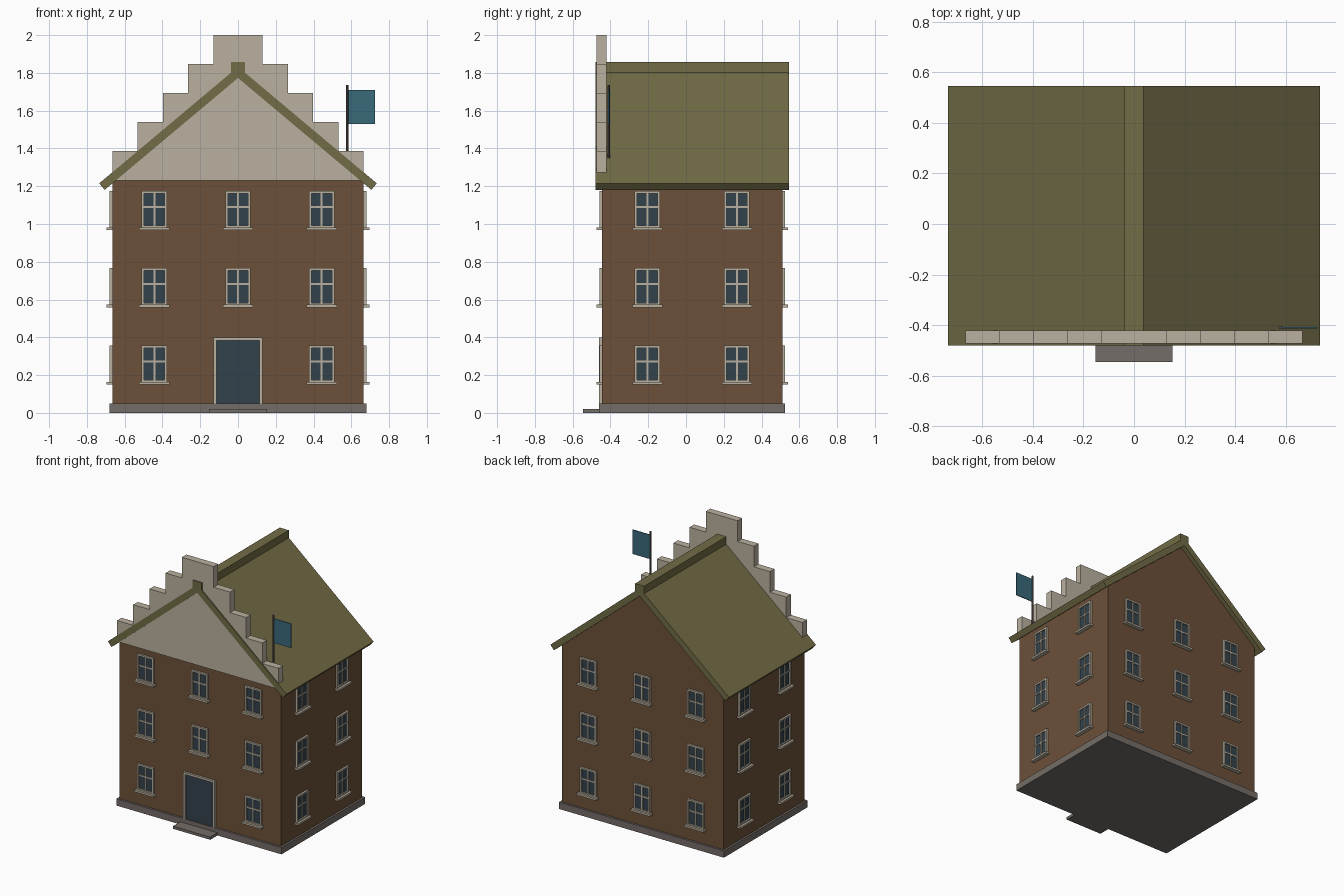
import bpy, bmesh
from math import pi
from mathutils import Matrix, Vector

cube = bpy.data.objects.get("Cube")
if cube:
    bpy.data.objects.remove(cube, do_unlink=True)


def material(name, rgb):
    m = bpy.data.materials.new(name)
    m.use_nodes = True
    m.diffuse_color = (*rgb, 1)
    m.node_tree.nodes["Principled BSDF"].inputs["Base Color"].default_value = (*rgb, 1)
    return m


BRICK = material("brown_brick", (.150, .080, .040))
CREAM = material("cream_stone", (.490, .440, .350))
ROOF = material("olive_roof", (.168, .150, .061))
GLASS = material("dark_glass", (.032, .054, .072))
STONE = material("grey_stone", (.175, .153, .136))
FLAG = material("teal_cloth", (.042, .144, .195))
IRON = material("dark_iron", (.10, .09, .08))


def add_box(bm, x0, x1, y0, y1, z0, z1, mat=0):
    """Append one box, given its limits, to a bmesh."""
    centre = Vector((x0 + x1, y0 + y1, z0 + z1)) / 2
    size = Matrix.Diagonal((x1 - x0, y1 - y0, z1 - z0, 1))
    new = bmesh.ops.create_cube(bm, size=1, matrix=Matrix.Translation(centre) @ size)
    for f in {f for v in new["verts"] for f in v.link_faces}:
        f.material_index = mat


def make_mesh(name, bm, mats):
    bmesh.ops.recalc_face_normals(bm, faces=bm.faces)
    mesh = bpy.data.meshes.new(name)
    bm.to_mesh(mesh)
    bm.free()
    for m in mats:
        mesh.materials.append(m)
    return mesh


def place(name, mesh, matrix=Matrix()):
    ob = bpy.data.objects.new(name, mesh)
    bpy.context.collection.objects.link(ob)
    ob.matrix_world = matrix
    return ob


def box(name, mat, *limits):
    bm = bmesh.new()
    add_box(bm, *limits)
    return place(name, make_mesh(name, bm, [mat]))


def prism(name, mat, half, y0, y1):
    """Mirror a half outline (x, z) across x = 0 and extrude it along y."""
    outline = half + [(-x, z) for x, z in reversed(half) if x > 0]
    bm = bmesh.new()
    face = bm.faces.new([bm.verts.new((x, y0, z)) for x, z in outline])
    new = bmesh.ops.extrude_face_region(bm, geom=[face])["geom"]
    verts = [v for v in new if isinstance(v, bmesh.types.BMVert)]
    bmesh.ops.translate(bm, verts=verts, vec=(0, y1 - y0, 0))
    return place(name, make_mesh(name, bm, [mat]))


# Main building dimensions
W, FRONT, BACK = .665, -.445, .51
MID = (FRONT + BACK) / 2

# Plinth, doorstep and brick walls with the plain back gable
box("plinth", STONE, -.68, .68, FRONT - .015, BACK + .015, 0, .05)
box("doorstep", STONE, -.153, .153, -.545, -.455, 0, .02)
prism("brick_walls", BRICK, [(W, .04), (W, 1.22), (0, 1.78)], FRONT, BACK)

# Pitched roof and ridge cap
prism("roof", ROOF, [(0, 1.773), (.706, 1.181), (.735, 1.215), (0, 1.832)], -.48, .545)
box("ridge_cap", ROOF, -.037, .037, -.48, .545, 1.80, 1.857)

# Stepped front gable
steps = [(W, 1.23)]
for i in range(5):
    top = 1.386 + i * .1535
    steps += [(W - i * .1335, top), (max(W - (i + 1) * .1335, 0), top)]
steps[-1] = (0, steps[-1][1])
prism("stepped_gable", CREAM, steps, -.473, -.42)

# Window mesh: outward is -y, with the sill top at z = 0
bm = bmesh.new()
add_box(bm, -.06, .06, -.004, .004, .005, .19, 1)
for s in (-1, 1):
    add_box(bm, *sorted((s * .054, s * .067)), -.014, .004, 0, .195)
add_box(bm, -.056, .056, -.014, .004, .182, .195)
add_box(bm, -.056, .056, -.014, .004, 0, .012)
add_box(bm, -.005, .005, -.011, .003, .01, .185)
add_box(bm, -.056, .056, -.010, .003, .106, .116)
add_box(bm, -.08, .08, -.03, .004, -.012, .002)
window = make_mesh("window", bm, [CREAM, GLASS])

# Windows on all four walls, leaving room for the front door
walls = [
    ("front", 0, (0, FRONT), (-.443, 0, .443)),
    ("back", pi, (0, BACK), (-.443, 0, .443)),
    ("left", pi / 2, (W, MID), (-.237, .237)),
    ("right", -pi / 2, (-W, MID), (-.237, .237)),
]
for side, angle, (cx, cy), columns in walls:
    wall = Matrix.Translation((cx, cy, 0)) @ Matrix.Rotation(angle, 4, "Z")
    for row in range(3):
        for col, u in enumerate(columns):
            if side == "front" and row == 0 and u == 0:
                continue
            spot = Matrix.Translation((u, 0, .162 + row * .409))
            place(f"{side}_window_{row}_{col}", window, wall @ spot)

# Front door with its surround
box("door", GLASS, -.118, .118, FRONT - .006, FRONT + .004, .05, .385)
bm = bmesh.new()
for s in (-1, 1):
    add_box(bm, *sorted((s * .113, s * .129)), FRONT - .015, FRONT + .004, .05, .398)
add_box(bm, -.113, .113, FRONT - .015, FRONT + .004, .382, .398)
place("door_surround", make_mesh("door_surround", bm, [CREAM]))

# Flagpole and flag behind the gable
bm = bmesh.new()
bmesh.ops.create_cone(bm, cap_ends=True, segments=8, radius1=.007, radius2=.007, depth=.385)
place("flagpole", make_mesh("flagpole", bm, [IRON]), Matrix.Translation((.578, -.409, 1.543)))
box("flag", FLAG, .583, .725, -.412, -.406, 1.53, 1.71)
